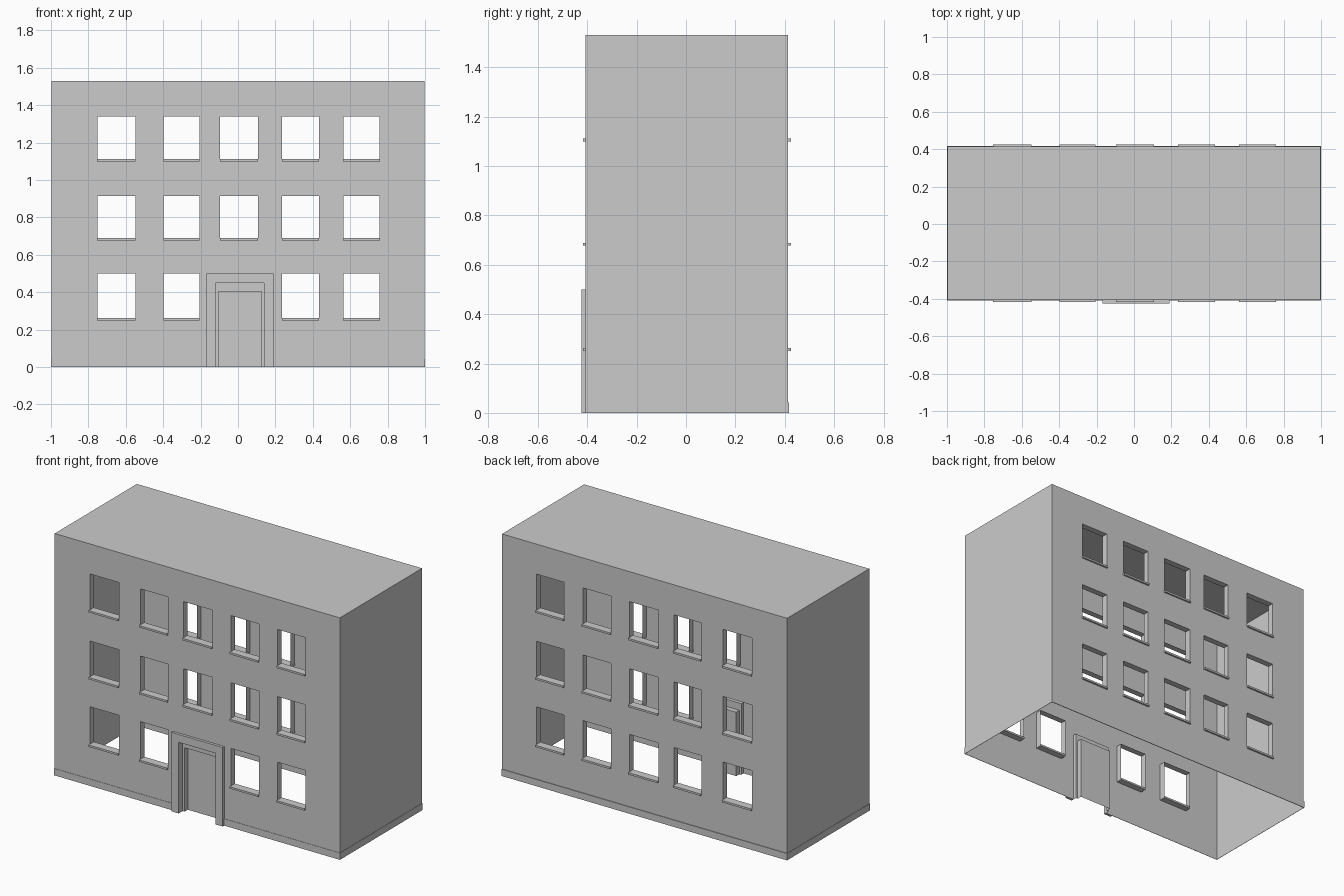
import bpy, bmesh
from mathutils import Vector

if "Cube" in bpy.data.objects:
    bpy.data.objects.remove(bpy.data.objects["Cube"])

COLS = [(-0.752, -0.549), (-0.398, -0.206), (-0.096, 0.107), (0.235, 0.432), (0.563, 0.757)]
ROWS = [(0.25, 0.50), (0.677, 0.915), (1.10, 1.34)]
TOP, SIDE, FRONT, BACK = 1.53, 0.998, -0.407, 0.414
REVEAL, SILL_OUT, SILL_H = 0.04, 0.011, 0.012
BASE_H, BASE_OUT = 0.043, 0.004
DOOR_X, DOOR_HALF, DOOR_TOP = 0.01, 0.129, 0.45


def quad(bm, pts, normal):
    """Add a polygon facing roughly along normal."""
    f = bm.faces.new([bm.verts.new(p) for p in pts])
    f.normal_update()
    if f.normal.dot(Vector(normal)) < 0:
        f.normal_flip()


def box(bm, x, y, z):
    m = bmesh.ops.create_cube(bm, size=1)
    for v in m["verts"]:
        v.co = [r[0] if c < 0 else r[1] for c, r in zip(v.co, (x, y, z))]


def finish(bm, name):
    bmesh.ops.remove_doubles(bm, verts=bm.verts, dist=1e-5)
    me = bpy.data.meshes.new(name)
    bm.to_mesh(me)
    bm.free()
    ob = bpy.data.objects.new(name, me)
    bpy.context.collection.objects.link(ob)


def wall(name, y, out, windows, openings):
    """Sheet wall with openings; each window gets an inward reveal."""
    bm = bmesh.new()
    holes = windows + openings
    xs = sorted({-SIDE, SIDE, *[h[i] for h in holes for i in (0, 1)]})
    zs = sorted({0, TOP, *[h[i] for h in holes for i in (2, 3)]})
    for a, b in zip(xs, xs[1:]):
        for c, d in zip(zs, zs[1:]):
            cx, cz = (a + b) / 2, (c + d) / 2
            if not any(h[0] < cx < h[1] and h[2] < cz < h[3] for h in holes):
                quad(bm, [(a, y, c), (b, y, c), (b, y, d), (a, y, d)], (0, out, 0))
    yi = y - out * REVEAL
    for a, b, c, d in windows:
        for x, n in ((a, 1), (b, -1)):
            quad(bm, [(x, y, c), (x, y, d), (x, yi, d), (x, yi, c)], (n, 0, 0))
        for z, n in ((c, 1), (d, -1)):
            quad(bm, [(a, y, z), (b, y, z), (b, yi, z), (a, yi, z)], (0, 0, n))
    finish(bm, name)


def sills(name, y, out, windows):
    bm = bmesh.new()
    ys = sorted((y + out * SILL_OUT, y - out * REVEAL))
    for a, b, c, d in windows:
        box(bm, (a - 0.001, b + 0.001), ys, (c, c + SILL_H))
    finish(bm, name)


# Front and back walls with window sills
back_win = [(*c, *r) for r in ROWS for c in COLS]
front_win = [w for w in back_win if w[:3] != (*COLS[2], ROWS[0][0])]
door = (DOOR_X - DOOR_HALF, DOOR_X + DOOR_HALF, 0, DOOR_TOP)
wall("front_wall", FRONT, -1, front_win, [door])
wall("back_wall", BACK, 1, back_win, [])
sills("front_sills", FRONT, -1, front_win)
sills("back_sills", BACK, 1, back_win)

# Side walls and flat roof (the underside stays open)
bm = bmesh.new()
for s in (-1, 1):
    x = s * SIDE
    quad(bm, [(x, FRONT, 0), (x, BACK, 0), (x, BACK, TOP), (x, FRONT, TOP)], (s, 0, 0))
quad(bm, [(-SIDE, FRONT, TOP), (SIDE, FRONT, TOP), (SIDE, BACK, TOP), (-SIDE, BACK, TOP)], (0, 0, 1))
finish(bm, "side_walls_and_roof")

# Thin base band around the foot, broken at the door
bm = bmesh.new()
yf, yb = FRONT - 0.002, BACK + BASE_OUT
box(bm, (-1, 1), (BACK, yb), (0, BASE_H))
box(bm, (-1, door[0]), (yf, FRONT), (0, BASE_H))
box(bm, (door[1], 1), (yf, FRONT), (0, BASE_H))
for s in (-1, 1):
    box(bm, sorted((s * SIDE, s)), (FRONT, BACK), (0, BASE_H))
finish(bm, "base_band")

# Door surround: stepped U-shaped rings (half width, height, depth)
rings = [(0.179, 0.5, FRONT), (0.179, 0.5, -0.424), (DOOR_HALF, DOOR_TOP, -0.424),
         (DOOR_HALF, DOOR_TOP, -0.384), (0.115, 0.404, -0.384), (0.115, 0.404, -0.352)]
bm = bmesh.new()
loops = [[bm.verts.new((DOOR_X + s * w, y, z)) for s, z in ((-1, 0), (-1, h), (1, h), (1, 0))]
         for w, h, y in rings]
for p, q in zip(loops, loops[1:]):
    for i in range(3):
        bm.faces.new((p[i], p[i + 1], q[i + 1], q[i]))
bm.faces.new(loops[-1])
bmesh.ops.recalc_face_normals(bm, faces=bm.faces)
bm.faces.ensure_lookup_table()
if bm.faces[-1].normal.y > 0:
    bmesh.ops.reverse_faces(bm, faces=bm.faces)
# Feet of the two jambs
for s in (-1, 1):
    a, b = DOOR_X + s * 0.179, DOOR_X + s * DOOR_HALF
    quad(bm, [(a, FRONT, 0), (a, -0.424, 0), (b, -0.424, 0), (b, FRONT, 0)], (0, 0, -1))
finish(bm, "door_surround")
